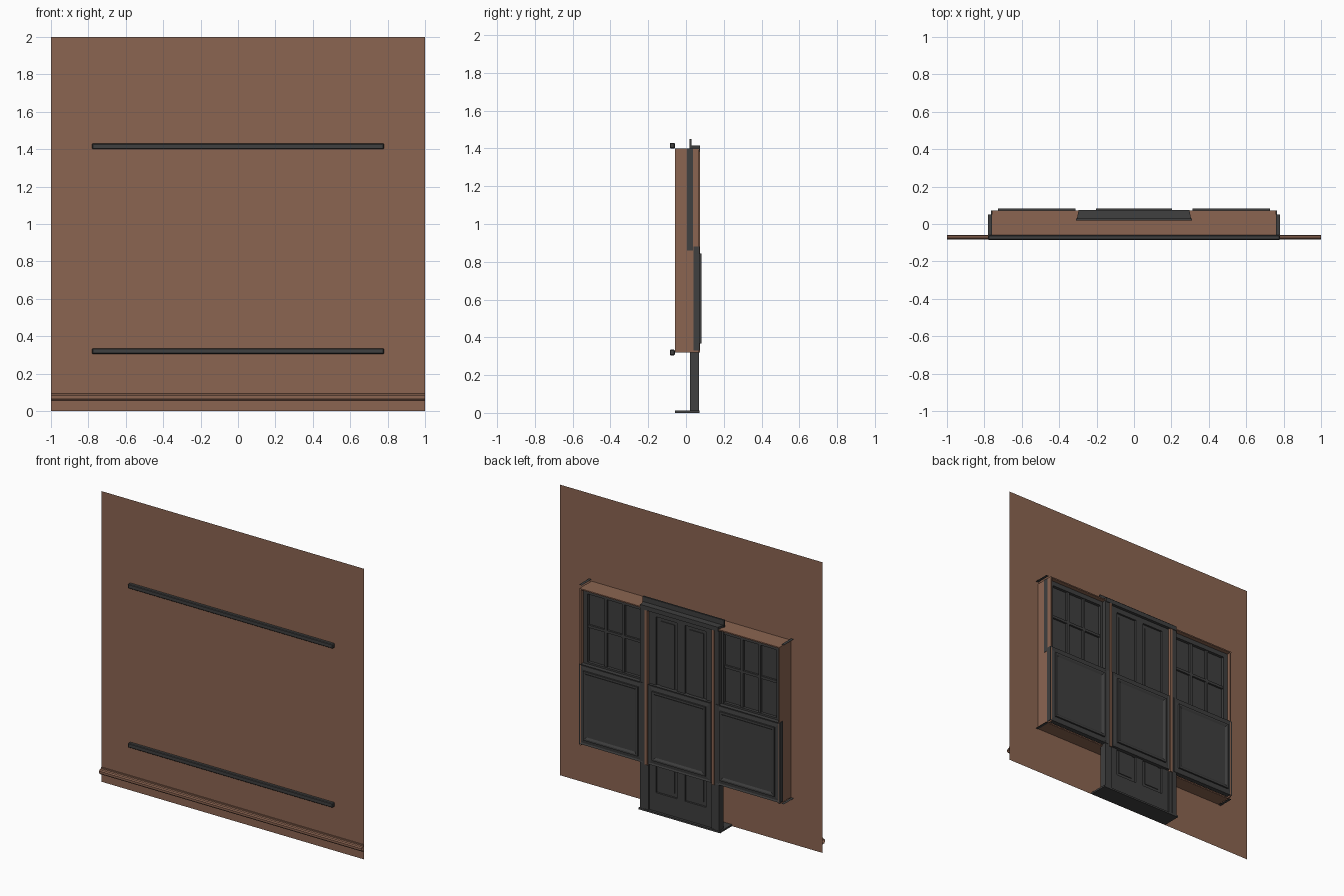
import bpy, bmesh
from mathutils import Vector

cube = bpy.data.objects.get("Cube")
if cube:
    bpy.data.objects.remove(cube)


def material(name, rgb):
    m = bpy.data.materials.new(name)
    m.use_nodes = True
    m.diffuse_color = (*rgb, 1)
    m.node_tree.nodes["Principled BSDF"].inputs["Base Color"].default_value = (*rgb, 1)
    return m


BROWN = material("warm_brown", (0.26, 0.13, 0.083))
DARK = material("charcoal", (0.05, 0.05, 0.05))


def finish(name, bm, mat):
    bmesh.ops.recalc_face_normals(bm, faces=bm.faces)
    me = bpy.data.meshes.new(name)
    bm.to_mesh(me)
    bm.free()
    me.materials.append(mat)
    ob = bpy.data.objects.new(name, me)
    bpy.context.collection.objects.link(ob)
    return ob


def add_box(bm, x, y, z):
    """Add a box given its (min, max) on each axis."""
    vs = bmesh.ops.create_cube(bm, size=1)["verts"]
    for v in vs:
        v.co = Vector([lo + (c + 0.5) * (hi - lo) for c, (lo, hi) in zip(v.co, (x, y, z))])
    return vs


def box(name, x, y, z, mat, bevel=0):
    bm = bmesh.new()
    add_box(bm, x, y, z)
    if bevel:
        bmesh.ops.bevel(bm, geom=bm.edges[:], offset=bevel, segments=1, affect='EDGES')
    return finish(name, bm, mat)


def sheet(name, pts, mat):
    bm = bmesh.new()
    bm.faces.new([bm.verts.new(p) for p in pts])
    return finish(name, bm, mat)


def back_face(bm):
    return max(bm.faces, key=lambda f: f.calc_center_median().y)


def mould(bm, face, steps):
    """Inset a face repeatedly, shifting it along y after each inset."""
    for width, shift in steps:
        if width:
            bmesh.ops.inset_individual(bm, faces=[face], thickness=width, use_even_offset=True)
        else:
            face = bmesh.ops.extrude_discrete_faces(bm, faces=[face])["faces"][0]
        for v in face.verts:
            v.co.y += shift


WALL = -0.058
HALF = 0.76
BOT, TOP = 0.32, 1.4

# Thin wall sheet
sheet("wall", [(-1, WALL, 0), (1, WALL, 0), (1, WALL, 2), (-1, WALL, 2)], BROWN)

# Moulding along the foot of the wall, open at its ends
profile = [(WALL, .102), (-.064, .102), (-.064, .093), (-.076, .09), (-.082, .082),
           (-.082, .07), (-.076, .06), (WALL, .057)]
bm = bmesh.new()
rows = [[bm.verts.new((x, y, z)) for y, z in profile] for x in (-1, 1)]
for i in range(len(profile) - 1):
    bm.faces.new((rows[0][i], rows[0][i + 1], rows[1][i + 1], rows[1][i]))
finish("wall_moulding", bm, BROWN)

# Front rails and their thin returns along the sides of the case
for name, z in (("lower", .305), ("upper", 1.4)):
    box(name + "_rail", (-.78, .78), (-.085, WALL - .001), (z, z + .03), DARK, .004)
    for side, s in (("left", 1), ("right", -1)):
        zr = z + .012
        sheet(f"{name}_{side}_return", [(s * HALF, WALL, zr), (s * .78, WALL, zr),
                                        (s * .78, .05, zr), (s * HALF, .05, zr)], DARK)

# Case behind the wall: top, bottom and sides
T = 0.008
box("case_top", (-HALF, HALF), (WALL, .072), (TOP - T, TOP), BROWN)
box("case_bottom", (-HALF, HALF), (WALL, .04), (BOT, BOT + T), BROWN)
for side, s in (("left", 1), ("right", -1)):
    box(f"case_{side}_side", sorted((s * HALF, s * (HALF - T))), (WALL, .07), (BOT, TOP), BROWN)
    box(f"{side}_divider", sorted((s * .245, s * .265)), (WALL, .073), (BOT, TOP), BROWN)

# Three lower panels with a raised border moulding
for name, x in (("right", (-.765, -.275)), ("middle", (-.24, .24)), ("left", (.275, .765))):
    bm = bmesh.new()
    add_box(bm, x, (.04, .072), (.33, .88))
    mould(bm, back_face(bm), [(.012, -.004), (.025, .004), (0, .011),
                              (.012, 0), (.012, -.007)])
    finish(name + "_panel", bm, DARK)

# Side windows: frame, bars and panes
for name, s in (("left", 1), ("right", -1)):
    x0, x1 = sorted((s * .285, s * (HALF - T)))
    z0, z1 = .86, TOP - T
    box(name + "_window_panes", (x0, x1), (.012, .022), (z0, z1), DARK)
    bm = bmesh.new()
    rim, bar = .032, .009
    for x in ((x0, x0 + rim), (x1 - rim, x1)):
        add_box(bm, x, (.005, .043), (z0, z1))
    for z in ((z0, z0 + rim), (z1 - rim, z1)):
        add_box(bm, (x0 + rim, x1 - rim), (.005, .042), z)
    for k in (1, 2):
        xc = x0 + rim + (x1 - x0 - 2 * rim) * k / 3
        add_box(bm, (xc - bar, xc + bar), (.02, .037), (z0 + rim, z1 - rim))
    zc = (z0 + z1) / 2 + .01
    add_box(bm, (x0 + rim, x1 - rim), (.02, .035), (zc - bar, zc + bar))
    finish(name + "_window_frame", bm, DARK)
# Edge of the left window showing on the case side
box("left_window_edge", (HALF, HALF + .003), (.005, .038), (.86, TOP), DARK)

# Door leaf with four sunken panels
box("door_core", (-.245, .245), (.02, .042), (.01, TOP), DARK)
bm = bmesh.new()
for x in ((-.245, -.19), (-.03, .03), (.19, .245)):
    add_box(bm, x, (.04, .055), (.01, TOP - T))
for s in (1, -1):
    x = sorted((s * .03, s * .19))
    for z in ((.01, .14), (.7, .84), (1.35, TOP - T)):
        add_box(bm, x, (.04, .055), z)
finish("door_frame", bm, DARK)
for s in (1, -1):
    for part, z in (("lower", (.165, .675)), ("upper", (.865, 1.325))):
        bm = bmesh.new()
        add_box(bm, sorted((s * .055, s * .165)), (.04, .047), z)
        finish(f"{part}_door_panel", bm, DARK)

# Door casing, head and sill
for side, s in (("left", 1), ("right", -1)):
    box(f"{side}_casing", sorted((s * .265, s * .3)), (.02, .07), (0, TOP), DARK)
    box(f"{side}_jamb", sorted((s * .24, s * .265)), (.02, .066), (0, BOT), DARK)
bm = bmesh.new()
for v in add_box(bm, (-.305, .305), (.03, .075), (1.385, 1.415)):
    if v.co.y > .05:
        v.co.x *= .97
finish("door_head", bm, DARK)
box("head_upstand", (-.31, .31), (.018, .03), (TOP, 1.45), DARK)
box("door_sill", (-.31, .31), (-.057, .072), (0, .012), DARK)
